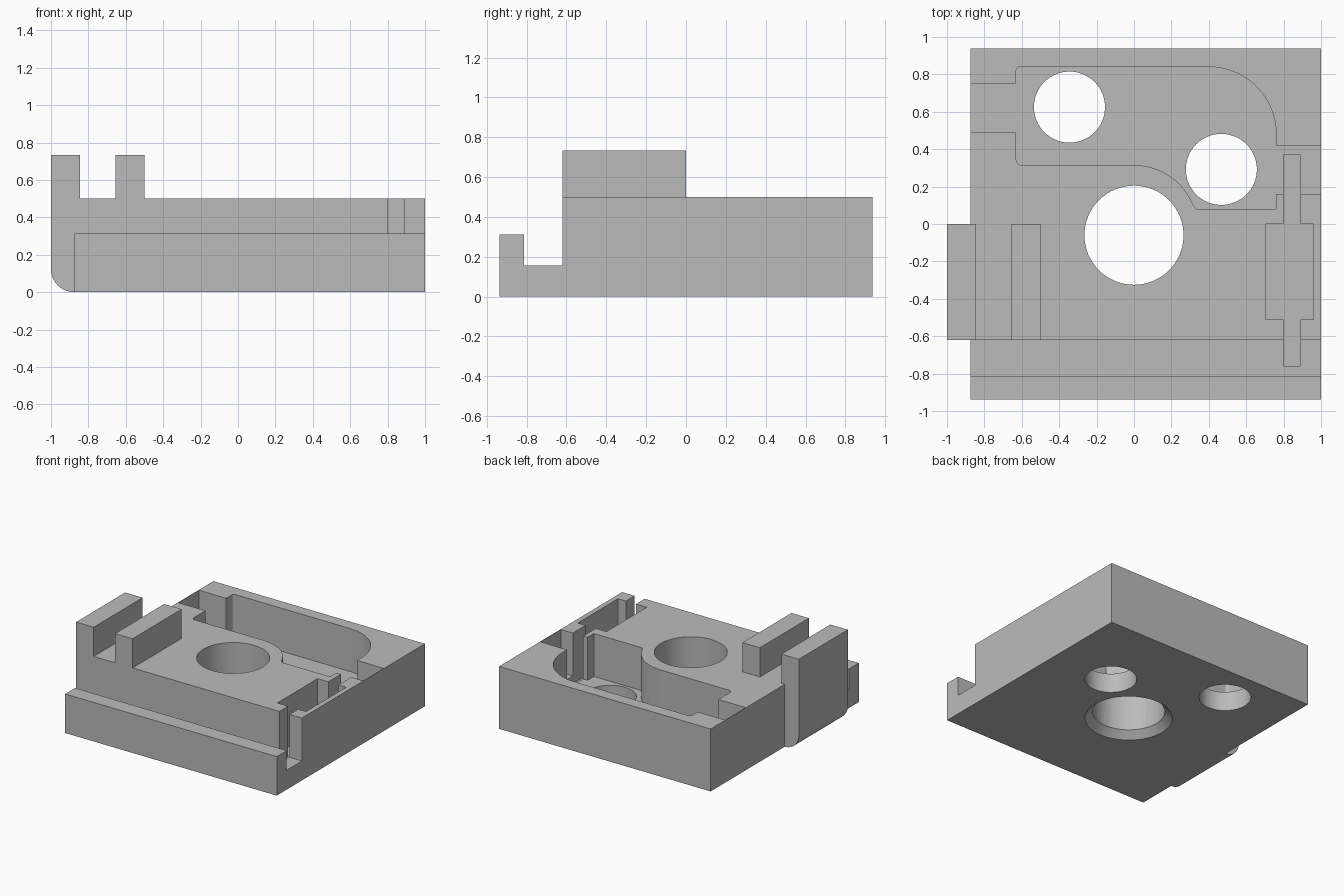
import bpy, bmesh
from math import sin, cos, radians
from mathutils import Matrix, Vector

cube = bpy.data.objects.get("Cube")
if cube:
    bpy.data.objects.remove(cube, do_unlink=True)

grey = bpy.data.materials.new("plain grey")
grey.use_nodes = True
colour = (0.5, 0.5, 0.5, 1)
grey.diffuse_color = colour
grey.node_tree.nodes["Principled BSDF"].inputs["Base Color"].default_value = colour


def finish(name, bm):
    bmesh.ops.recalc_face_normals(bm, faces=bm.faces)
    mesh = bpy.data.meshes.new(name)
    bm.to_mesh(mesh)
    bm.free()
    mesh.materials.append(grey)
    ob = bpy.data.objects.new(name, mesh)
    bpy.context.collection.objects.link(ob)
    return ob


def prism(name, outline, low, high, axis="z"):
    """Extrude a 2D outline along one axis."""
    place = {"x": lambda a, b, d: (d, a, b),
             "y": lambda a, b, d: (a, d, b),
             "z": lambda a, b, d: (a, b, d)}[axis]
    bm = bmesh.new()
    face = bm.faces.new([bm.verts.new(place(a, b, low)) for a, b in outline])
    moved = bmesh.ops.extrude_face_region(bm, geom=[face])
    shift = Vector(place(0, 0, high - low))
    for v in moved["geom"]:
        if isinstance(v, bmesh.types.BMVert):
            v.co += shift
    return finish(name, bm)


def rect(x0, x1, y0, y1):
    return [(x0, y0), (x1, y0), (x1, y1), (x0, y1)]


def arc(cx, cy, r, start, end, steps=6):
    angles = [radians(start + (end - start) * i / steps) for i in range(steps + 1)]
    return [(cx + r * cos(a), cy + r * sin(a)) for a in angles]


def frustum(name, x, y, r_low, r_high, low, high):
    bm = bmesh.new()
    bmesh.ops.create_cone(bm, cap_ends=True, segments=64, radius1=r_low, radius2=r_high,
                          depth=high - low,
                          matrix=Matrix.Translation((x, y, (low + high) / 2)))
    return finish(name, bm)


def combine(target, tool, operation):
    mod = target.modifiers.new(operation, "BOOLEAN")
    mod.operation = operation
    mod.solver = "EXACT"
    mod.object = tool
    bpy.ops.object.select_all(action="DESELECT")
    bpy.context.view_layer.objects.active = target
    target.select_set(True)
    bpy.ops.object.modifier_apply(modifier=mod.name)
    bpy.data.objects.remove(tool, do_unlink=True)


FLOOR, TOP, RAIL_TOP = 0.156, 0.5, 0.734
OVER = 0.6
SKIN = 0.004  # thin wall left at the channel ends

# Block with front lip and groove
side = [(-0.9375, 0), (0.9375, 0), (0.9375, TOP), (-0.62, TOP),
        (-0.62, FLOOR), (-0.8125, FLOOR), (-0.8125, 0.3125), (-0.9375, 0.3125)]
block = prism("block", side, -0.875, 1, "x")

# Outer rail with rounded foot, and inner rail
outer = arc(-0.875, 0.125, 0.125, 180, 270, 16)
outer += [(-0.845, 0), (-0.845, RAIL_TOP), (-1, RAIL_TOP)]
combine(block, prism("outer_rail", outer, -0.62, 0, "y"), "UNION")
inner = rect(-0.655, -0.5, 0.4, RAIL_TOP)
combine(block, prism("inner_rail", inner, -0.62, 0, "y"), "UNION")

# Curved pocket with a channel towards each side
pocket = [(-0.63, 0.49)]
pocket += arc(-0.6, 0.345, 0.03, 180, 270)
pocket += arc(0, -0.025, 0.34, 90, 22, 20)
pocket += [(0.335, 0.08), (0.76, 0.08), (0.76, 0.16), (1 - SKIN, 0.16),
           (1 - SKIN, 0.42), (0.76, 0.42)]
pocket += arc(0.4, 0.48, 0.36, 0, 90, 24)
pocket += arc(-0.61, 0.82, 0.02, 90, 180)
pocket += [(-0.63, 0.75), (-0.875 + SKIN, 0.75), (-0.875 + SKIN, 0.49)]
combine(block, prism("pocket_cutter", pocket, FLOOR, OVER), "DIFFERENCE")

# Cross-shaped slot on the right
slot = [(0.8, -0.76), (0.89, -0.76), (0.89, -0.51), (0.96, -0.51), (0.96, 0),
        (0.89, 0), (0.89, 0.37), (0.8, 0.37), (0.8, 0), (0.705, 0),
        (0.705, -0.51), (0.8, -0.51)]
combine(block, prism("slot_cutter", slot, 0.094, OVER), "DIFFERENCE")

# Main bore, its bottom chamfer, and the two pocket holes
for x, y, r in ((0, -0.06, 0.265), (-0.345, 0.625, 0.19), (0.467, 0.292, 0.19)):
    combine(block, frustum("hole_cutter", x, y, r, r, -0.1, OVER), "DIFFERENCE")
combine(block, frustum("chamfer_cutter", 0, -0.06, 0.335, 0.255, -0.015, 0.065),
        "DIFFERENCE")

# Smooth bores, sharp edges
block.select_set(True)
bpy.context.view_layer.objects.active = block
bpy.ops.object.shade_smooth_by_angle(angle=radians(25))
